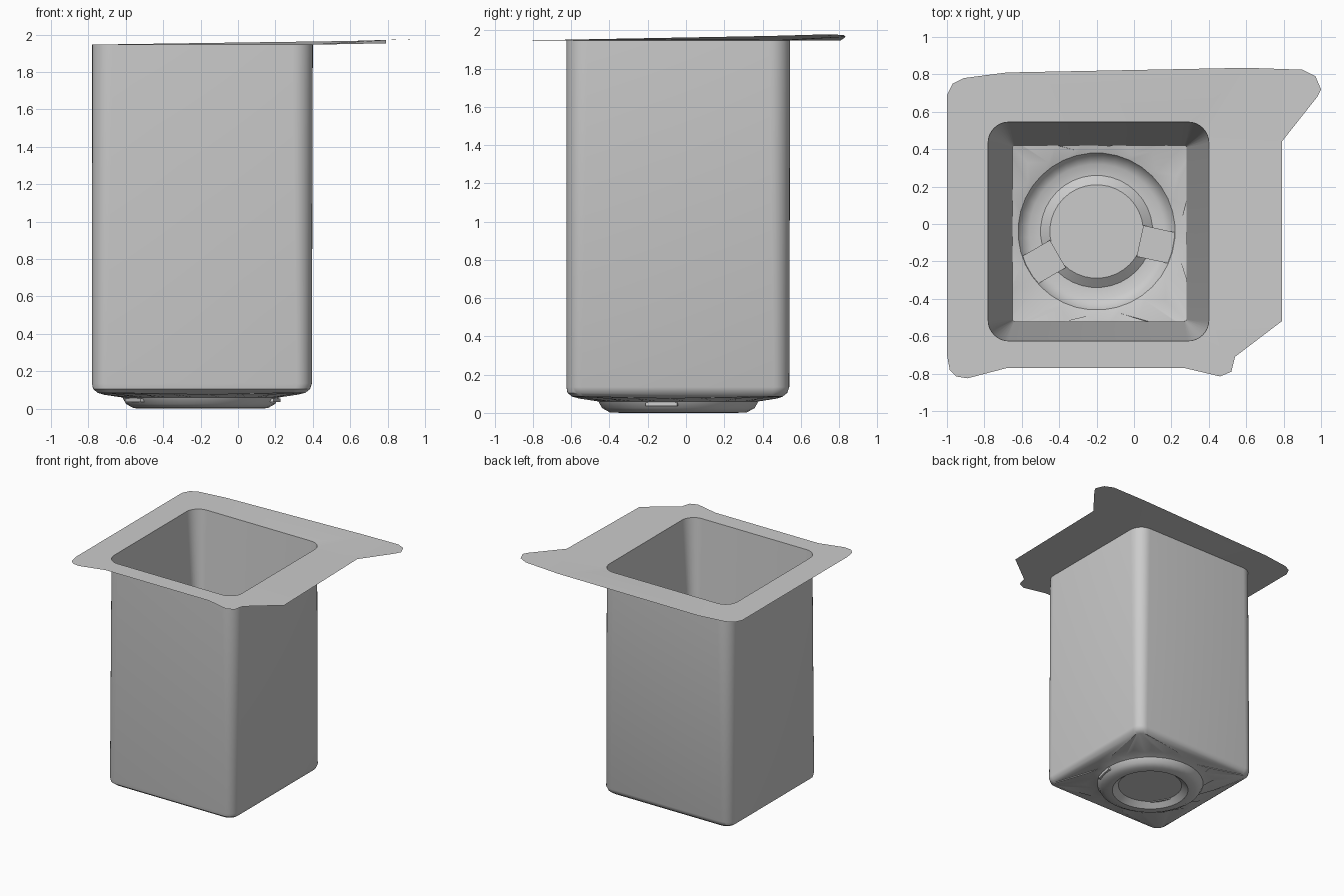
import bpy, bmesh, math

if "Cube" in bpy.data.objects:
    bpy.data.objects.remove(bpy.data.objects["Cube"])

grey = bpy.data.materials.new("light grey")
grey.diffuse_color = (0.6, 0.6, 0.6, 1)
grey.use_nodes = True
grey.node_tree.nodes["Principled BSDF"].inputs["Base Color"].default_value = grey.diffuse_color

TOP = 1.948
CX, CY = -0.20, -0.04      # centre of the round foot
SEG = 9                    # points per rounded corner


def rounded_rect(x0, x1, y0, y1, r, z):
    corners = [(x1 - r, y1 - r), (x0 + r, y1 - r), (x0 + r, y0 + r), (x1 - r, y0 + r)]
    pts = []
    for k, (cx, cy) in enumerate(corners):
        for j in range(SEG):
            a = math.pi / 2 * (k + j / (SEG - 1))
            pts.append((cx + r * math.cos(a), cy + r * math.sin(a), z))
    return pts


def circle(r, z, r_odd=None, z_odd=None):
    pts = []
    for i in range(4 * SEG):
        a = 2 * math.pi * (i + 0.5) / (4 * SEG)
        odd = r_odd is not None and i % 2
        q = r_odd if odd else r
        pts.append((CX + q * math.cos(a), CY + q * math.sin(a), z_odd if odd else z))
    return pts


def finish(name, bm, angle=35):
    me = bpy.data.meshes.new(name)
    bm.to_mesh(me)
    bm.free()
    ob = bpy.data.objects.new(name, me)
    bpy.context.collection.objects.link(ob)
    me.materials.append(grey)
    bpy.ops.object.select_all(action='DESELECT')
    ob.select_set(True)
    bpy.context.view_layer.objects.active = ob
    bpy.ops.object.shade_smooth_by_angle(angle=math.radians(angle))
    return ob


def loft(name, loops, cap=False, flip=False):
    bm = bmesh.new()
    rings = [[bm.verts.new(p) for p in loop] for loop in loops]
    n = len(rings[0])
    for a, b in zip(rings, rings[1:]):
        for i in range(n):
            j = (i + 1) % n
            bm.faces.new((a[i], b[i], b[j], a[j]))
    if cap:
        bm.faces.new(rings[-1][::-1])
    if flip:
        bmesh.ops.reverse_faces(bm, faces=bm.faces[:])
    return finish(name, bm)


# Outer walls, rounded lower edge, and the underside with its pressed foot
rim = rounded_rect(-0.78, 0.40, -0.625, 0.545, 0.11, TOP)
loft("outer_body", [
    rim,
    rounded_rect(-0.78, 0.395, -0.625, 0.54, 0.08, 0.135),
    rounded_rect(-0.775, 0.385, -0.62, 0.53, 0.08, 0.105),
    rounded_rect(-0.75, 0.36, -0.595, 0.505, 0.07, 0.085),
    circle(0.45, 0.085, 0.52, 0.075),
    circle(0.42, 0.06),
    circle(0.40, 0.025),
    circle(0.36, 0.003),
    circle(0.30, 0.0),
    circle(0.25, 0.04),
], cap=True)

# Tapered inside walls
loft("inner_walls", [
    rim,
    rounded_rect(-0.65, 0.28, -0.52, 0.42, 0.01, 0.095),
], flip=True)

# Wide thin flange around the opening, rising towards its long corner
outline = [(-1, -0.70), (-0.985, -0.78), (-0.95, -0.815), (-0.89, -0.825), (-0.68, -0.77),
           (0.27, -0.77), (0.46, -0.815), (0.52, -0.79), (0.54, -0.71), (0.79, -0.52),
           (0.79, 0.44), (0.98, 0.68), (1.0, 0.72), (0.97, 0.79), (0.90, 0.825),
           (0.60, 0.835), (-0.68, 0.81), (-0.91, 0.78), (-0.97, 0.75), (-1, 0.69)]


def lift(x, y):
    return TOP + 0.03 * max(0, x) * max(0, min(1, (y + 0.8) / 1.3))


bm = bmesh.new()
edges = []
for loop in ([(x, y, lift(x, y)) for x, y in outline], rim):
    vs = [bm.verts.new(p) for p in loop]
    edges += [bm.edges.new((vs[i - 1], vs[i])) for i in range(len(vs))]
bmesh.ops.triangle_fill(bm, use_beauty=True, use_dissolve=False, edges=edges, normal=(0, 0, 1))
for f in bm.faces:
    f.normal_update()
    if f.normal.z < 0:
        f.normal_flip()
finish("top_flange", bm)

# Two small square tabs lying across the foot channel
for name, x, y in (("left_tab", -0.485, -0.205), ("right_tab", 0.12, -0.11)):
    a = math.atan2(y - CY, x - CX)
    bm = bmesh.new()
    bmesh.ops.create_cube(bm, size=1)
    for v in bm.verts:
        u, w = v.co.x * 0.18, v.co.y * 0.17
        v.co = (x + u * math.cos(a) - w * math.sin(a),
                y + u * math.sin(a) + w * math.cos(a), 0.045 + v.co.z * 0.02)
    finish(name, bm)
